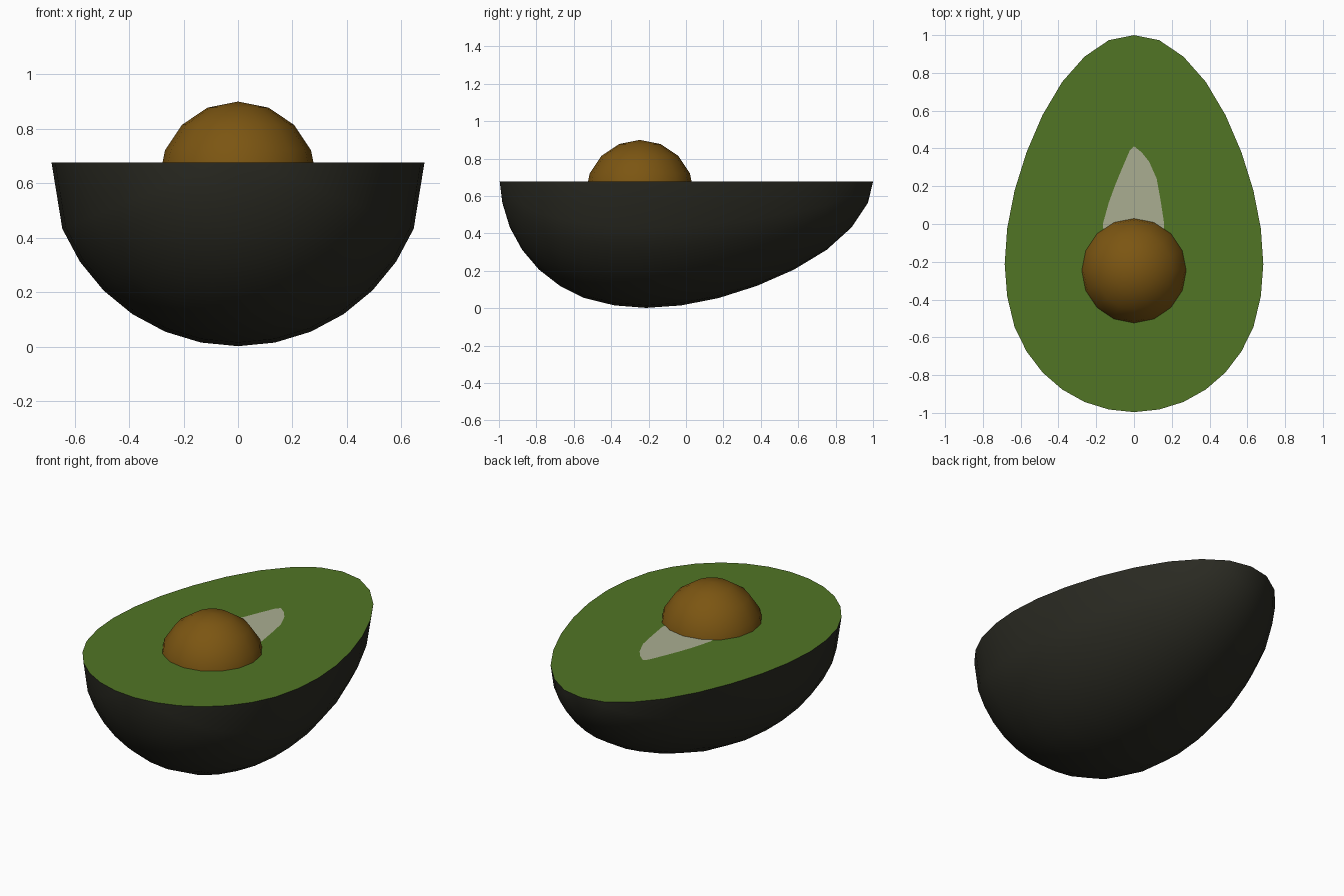
import bpy, bmesh, math

if "Cube" in bpy.data.objects:
    bpy.data.objects.remove(bpy.data.objects["Cube"])


def material(name, rgb):
    m = bpy.data.materials.new(name)
    m.diffuse_color = (*rgb, 1)
    m.use_nodes = True
    m.node_tree.nodes["Principled BSDF"].inputs["Base Color"].default_value = m.diffuse_color
    return m


def finish(name, bm, mats, angle):
    me = bpy.data.meshes.new(name)
    bm.to_mesh(me)
    bm.free()
    ob = bpy.data.objects.new(name, me)
    bpy.context.collection.objects.link(ob)
    for m in mats:
        me.materials.append(m)
    bpy.ops.object.select_all(action='DESELECT')
    ob.select_set(True)
    bpy.context.view_layer.objects.active = ob
    if angle:
        bpy.ops.object.shade_smooth_by_angle(angle=math.radians(angle))
    return ob


skin = material("dark skin", (0.023, 0.023, 0.016))
flesh = material("green flesh", (0.082, 0.178, 0.018))
hollow = material("pale hollow", (0.40, 0.42, 0.285))
brown = material("brown pit", (0.20, 0.092, 0.006))

CUT, CENTRE, RADIUS = 0.677, 0.70, 0.698

# fruit half: lengthwise half turn of an egg profile, flattened at the cut
ys = [1, .973, .886, .752, .577, .379, .176, -.024, -.213, -.383,
      -.545, -.674, -.786, -.876, -.942, -.982, -.996]
bm = bmesh.new()
tip = bm.verts.new((0, ys[0], CUT))
end = bm.verts.new((0, ys[-1], CUT))
rings = []
for i in range(1, 16):
    r = RADIUS * math.sin(math.pi * i / 16)
    ring = []
    for k in range(1, 16):
        a = math.pi * k / 16
        z = CUT if k in (1, 15) else CENTRE - r * math.sin(a)
        ring.append(bm.verts.new((r * math.cos(a), ys[i], z)))
    rings.append(ring)
for a, b in zip(rings, rings[1:]):
    for k in range(14):
        bm.faces.new((a[k], a[k + 1], b[k + 1], b[k]))
for k in range(14):
    bm.faces.new((tip, rings[0][k + 1], rings[0][k]))
    bm.faces.new((end, rings[-1][k], rings[-1][k + 1]))
# flat flesh face
top = bm.faces.new([tip] + [r[0] for r in rings] + [end] + [r[-1] for r in reversed(rings)])
top.material_index = 1
bmesh.ops.recalc_face_normals(bm, faces=bm.faces)
finish("avocado_half", bm, [skin, flesh], 40)

# pale hollow beside the pit, a very thin plate
outline = [(0, .412), (.04, .38), (.08, .33), (.12, .24), (.14, .13), (.16, 0), (.15, -.15),
           (-.15, -.15), (-.165, 0), (-.133, .115), (-.1, .205), (-.065, .29), (-.022, .39)]
bm = bmesh.new()
f = bm.faces.new([bm.verts.new((x, y, CUT + 0.003)) for x, y in outline])
f.normal_update()
if f.normal.z < 0:
    f.normal_flip()
finish("pit_hollow", bm, [hollow], 0)

# pit
bm = bmesh.new()
bmesh.ops.create_uvsphere(bm, u_segments=16, v_segments=8, radius=0.29)
bmesh.ops.translate(bm, verts=bm.verts, vec=(0, -0.247, 0.61))
finish("pit", bm, [brown], 60)
